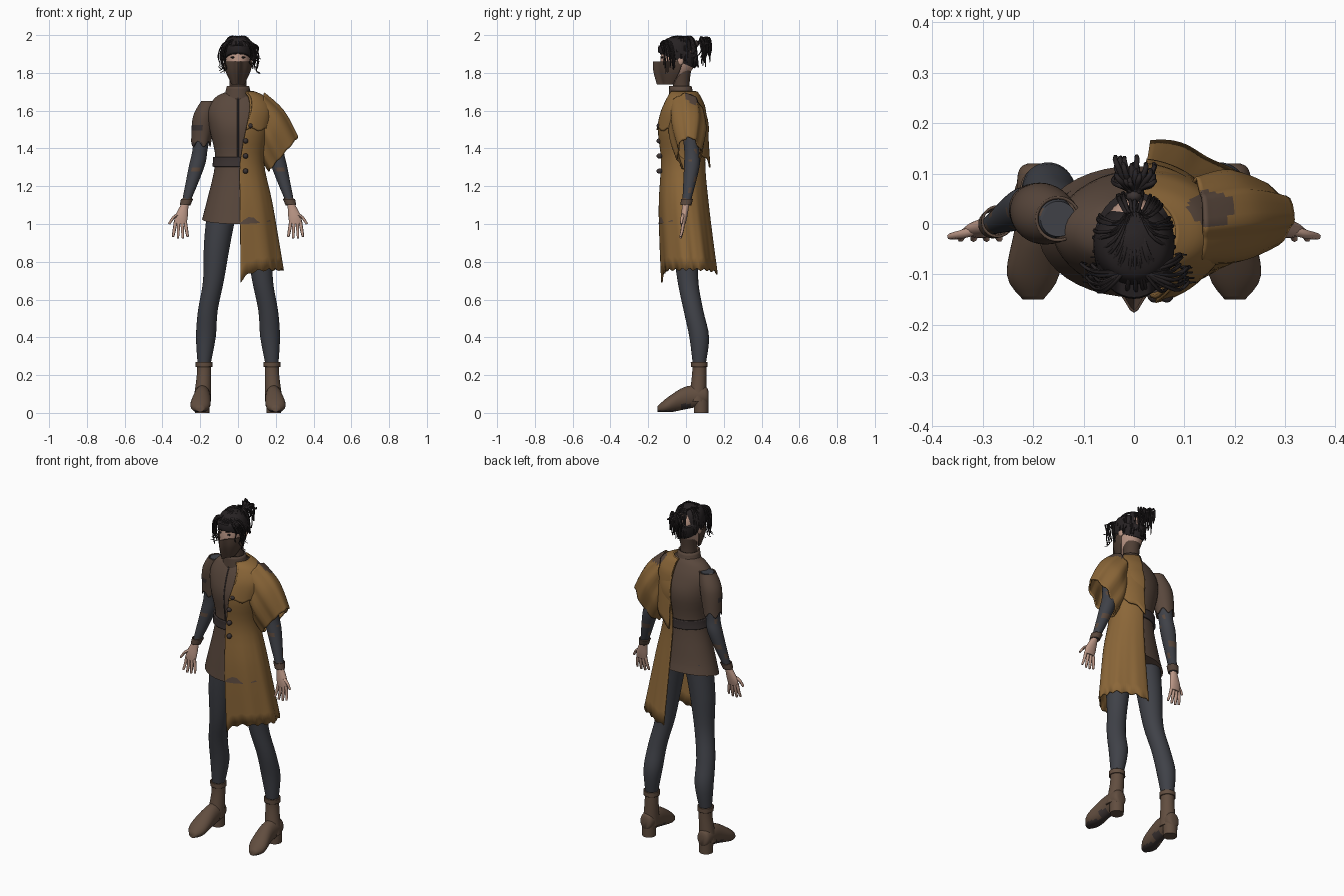
import bpy, bmesh, math, random
from math import sin, cos, exp, pi
from mathutils import Vector

random.seed(4)
default_cube = bpy.data.objects.get("Cube")
if default_cube:
    bpy.data.objects.remove(default_cube, do_unlink=True)


def material(name, *rgb):
    mat = bpy.data.materials.new(name)
    mat.use_nodes = True
    mat.diffuse_color = (*rgb, 1)
    shader = next(node for node in mat.node_tree.nodes if node.type == 'BSDF_PRINCIPLED')
    shader.inputs["Base Color"].default_value = (*rgb, 1)
    return mat


OCHRE = material("ochre cloth", .26, .135, .04)
BROWN = material("brown tunic", .1, .064, .046)
SLATE = material("slate leggings", .05, .053, .064)
LEATHER = material("boot leather", .12, .075, .05)
DARK = material("dark leather", .045, .034, .033)
MASK = material("mask cloth", .08, .05, .036)
SKIN = material("skin", .5, .31, .24)
HAIR = material("dark hair", .02, .016, .017)


def spline(points, steps):
    """Smooth in-between points or rings."""
    smooth = []
    last = len(points) - 1
    for i in range(last):
        before, start = points[max(i - 1, 0)], points[i]
        end, after = points[i + 1], points[min(i + 2, last)]
        for k in range(steps):
            u = k / steps
            smooth.append([q + u / 2 * (r - p + u * (2*p - 5*q + 4*r - s + u * (3*(q - r) + s - p)))
                           for p, q, r, s in zip(before, start, end, after)])
    return smooth + [list(points[last])]


def full(ring):
    """A ring is x, y, z, half width, then optional half depth and tilt."""
    x, y, z, wide, *rest = ring
    deep = rest[0] if rest else wide
    tilt = rest[1] if len(rest) > 1 else 0
    return x, y, z, wide, deep, tilt


def grow(rings, margin, low=0, high=2):
    """A looser layer over the rings between two heights."""
    return [(x, y, z, wide + margin, deep + margin)
            for x, y, z, wide, deep, tilt in map(full, rings) if low <= z <= high]


def finish(name, mesh, mat):
    ob = bpy.data.objects.new(name, mesh)
    bpy.context.collection.objects.link(ob)
    mesh.materials.append(mat)
    mesh.shade_smooth()
    mesh.set_sharp_from_angle(angle=pi / 3)
    return ob


def loft(name, rings, mat, side=1, arc=None, seg=40, steps=4, up=(0, 1, 0), warp=None, thick=0):
    """Skin over rings; an arc leaves the shell open, a thickness makes it cloth."""
    bm = bmesh.new()
    rows = []
    for x, y, z, wide, deep, tilt in spline([full(ring) for ring in rings], steps):
        first, last = arc(z) if arc else (0, 2 * pi)
        across = Vector((cos(tilt), 0, sin(tilt)))
        row = []
        for k in range(seg + 1 if arc else seg):
            t = first + (last - first) * k / seg
            p = Vector((x, y, z)) + across * wide * sin(t) - Vector(up) * deep * cos(t)
            if warp:
                warp(p, t, z)
            p.x *= side
            row.append(bm.verts.new(p))
        rows.append(row)
    for lower, upper in zip(rows, rows[1:]):
        for k in range(seg):
            j = (k + 1) % len(lower)
            bm.faces.new((lower[k], lower[j], upper[j], upper[k]))
    if not arc and not thick:
        bm.faces.new(rows[0])
        bm.faces.new(rows[-1])
    bmesh.ops.recalc_face_normals(bm, faces=bm.faces)
    mesh = bpy.data.meshes.new(name)
    bm.to_mesh(mesh)
    bm.free()
    ob = finish(name, mesh, mat)
    if thick:
        cloth = ob.modifiers.new("cloth thickness", 'SOLIDIFY')
        cloth.thickness, cloth.offset = thick, 0
    return ob


def paint(ob, mat, rule):
    ob.data.materials.append(mat)
    for face in ob.data.polygons:
        if rule(face.center):
            face.material_index = len(ob.data.materials) - 1


def strands(name, paths, depth, mat, taper=.3):
    """Tapering tubes along smooth paths, joined in one mesh."""
    curve = bpy.data.curves.new(name, 'CURVE')
    curve.dimensions, curve.bevel_depth, curve.bevel_resolution = '3D', depth, 1
    curve.use_fill_caps = True
    for path in paths:
        points = spline(path, 4)
        line = curve.splines.new('POLY')
        line.points.add(len(points) - 1)
        for i, point in enumerate(points):
            line.points[i].co = (*point, 1)
            line.points[i].radius = 1 - (1 - taper) * (i / len(points)) ** 2
    helper = bpy.data.objects.new(name, curve)
    bpy.context.collection.objects.link(helper)
    mesh = bpy.data.meshes.new_from_object(helper)
    bpy.data.objects.remove(helper, do_unlink=True)
    mesh.materials.clear()
    return finish(name, mesh, mat)


def ball(name, place, size, mat):
    bm = bmesh.new()
    bmesh.ops.create_uvsphere(bm, u_segments=12, v_segments=8, radius=1)
    for vert in bm.verts:
        vert.co = Vector(place) + vert.co * Vector(size) if isinstance(size, float) else \
            Vector([p + c * s for p, c, s in zip(place, vert.co, size)])
    mesh = bpy.data.meshes.new(name)
    bm.to_mesh(mesh)
    bm.free()
    return finish(name, mesh, mat)


# Tunic with its collar, seam and belt
body = [(0, -.015, z, wide, deep) for z, wide, deep in (
    (1.7, .06, .05), (1.67, .12, .07), (1.6, .16, .1), (1.5, .15, .12),
    (1.33, .12, .1), (1.1, .17, .12), (1, .19, .13))]


def raise_back_hem(p, t, z):
    p.z += max(0, 1.1 - z) * (1 - cos(t)) / 4


loft("tunic", body, BROWN, warp=raise_back_hem)
loft("collar", [(0, -.02, 1.65, .075, .065), (0, -.03, 1.73, .055)], BROWN, thick=.008)
loft("belt", grow(spline(body, 8), .008, 1.28, 1.37), DARK, thick=.01)
seam = [(0, y - deep, z) for x, y, z, wide, deep in body if z > 1.3]
strands("tunic_seam", [seam], .004, DARK, taper=1)


# Half coat on the left side, ragged and longest at the front edge
def coat_hem(p, t, z):
    fall = max(0, 1.3 - z) * 2
    ripple = 1 + fall * cos(9 * t) / 40
    p.x *= ripple
    p.y *= ripple
    p.z -= fall * (.08 * exp(-5 * t) + .04 * exp(3 * (t - pi)) + .006 * sin(23 * t))


def coat_front(z):
    return max(0, z - 1.3) + .06, 3


skirt = [(0, -.01, 1.1, .18, .13), (0, .02, .76, .235, .145)]
loft("coat", grow(body, .014, low=1.3) + skirt, OCHRE, arc=coat_front, seg=60, warp=coat_hem, thick=.008)


# Shoulder mantle, longer at the back, and its draped sleeve
def mantle_hem(p, t, z):
    fall = min(1, max(0, 1.62 - z) * 8)
    p.z -= fall * (max(0, t - 1) / 10 + sin(11 * t) / 120)


def sleeve_folds(p, t, z):
    p.y += sin(7 * t) / 160
    p.z += sin(9 * t) / 240


def worn_shoulder(c):
    return c.z > 1.58 and math.hypot(c.x - .15, (c.y - .03) * 1.4) < .045


mantle = loft("mantle", grow(body, .022, low=1.5), OCHRE, arc=lambda z: (z * 1.5 - 2, 3),
              seg=60, steps=6, warp=mantle_hem, thick=.008)
sleeve = loft("draped_sleeve", [(.12, 0, 1.58, .11, .085, 1.4), (.18, .01, 1.48, .13, .09, 1.1),
                                (.24, .015, 1.37, .115, .06, .86)],
              OCHRE, steps=8, warp=sleeve_folds, thick=.008)
for cloth in (mantle, sleeve):
    paint(cloth, BROWN, worn_shoulder)
for i in range(4):
    ball("coat_button", (.04 if i else .065, -.14, 1.52 - i * .08), (.014, .016, .014), DARK)

# Limb outlines on one side
leg = [(.08, 0, 1.1, .08), (.11, 0, .9, .07), (.13, .01, .7, .055), (.16, .04, .54, .052),
       (.17, .07, .4, .052), (.18, .07, .25, .033)]
shaft = [(.18, .07, .27, .038), (.18, .07, .2, .038), (.19, .06, .06, .047)]
foot = [(.19, .12, .08, .02, .03), (.19, .1, .09, .04, .05), (.19, 0, .08, .045, .06),
        (.2, -.1, .04, .052, .04), (.2, -.15, .02, .02, .015)]
arm = [(.15, .01, 1.65, .035), (.18, .02, 1.56, .05), (.2, .03, 1.4, .04), (.22, .03, 1.3, .041), (.28, 0, 1.1, .02)]
palm = [(.28, 0, 1.11, .018), (.3, -.01, 1.04, .034, .017), (.305, -.015, 1, .032, .012)]


def flat_sole(p, t, z):
    p.z = max(p.z, .004)


def ragged_sleeve(p, t, z):
    p.z += max(0, 1.5 - z) * sin(5 * t) / 5


for side, tag in ((-1, "right"), (1, "left")):
    # Leg and heeled boot
    loft(tag + "_leg", leg, SLATE, side)
    loft(tag + "_boot_shaft", shaft, LEATHER, side)
    loft(tag + "_boot_cuff", grow(spline(shaft, 4), .004, low=.23), LEATHER, side, thick=.006)
    boot = loft(tag + "_boot_foot", foot, LEATHER, side, up=(0, 0, 1), warp=flat_sole)
    paint(boot, DARK, lambda c: c.z < .014 or (c.z < .05 and abs(c.y) < .03))
    loft(tag + "_boot_heel", [(.19, .08, .07, .04), (.19, .08, 0, .038)], LEATHER, side)
    # Arm with worn patches, and a wrist cuff
    under = loft(tag + "_arm", arm, SLATE, side, steps=8)
    paint(under, BROWN, lambda c: sin(c.z * 60) * cos(c.y * 70 + c.z * 20) > .8)
    loft(tag + "_cuff", grow(spline(arm, 9), .006, high=1.14), BROWN, side, thick=.005)
    # Hand with the thumb pointing outward
    loft(tag + "_palm", palm, SKIN, side)
    fingers = []
    for k in (-1.5, -.5, .5, 1.5):
        base, middle, tip = [side * (.305 + k * spread) for spread in (.017, .022, .026)]
        fingers.append([(base, -.015, 1.01), (middle, -.02, .965), (tip, -.03, .92 + abs(k) / 120)])
    fingers.append([(side * .305, -.01, 1.055), (side * .34, -.02, 1.035), (side * .365, -.025, 1)])
    strands(tag + "_fingers", fingers, .0095, SKIN, taper=.55)

# Short torn sleeve on the right arm
short = loft("short_sleeve", grow(spline(arm, 6), .007, low=1.42), BROWN, -1, warp=ragged_sleeve, thick=.006)
paint(short, DARK, lambda c: c.x < -.19 and c.y < .04 and (abs(c.z - 1.51) < .015 or c.z < 1.435))

# Head, neck and face mask
head = [(0, -.08, 1.74, .025, .035), (0, -.05, 1.82, .06, .085), (0, -.04, 1.9, .068, .092),
        (0, -.04, 1.96, .052, .07), (0, -.04, 1.99, .008)]


def nose_point(p, t, z):
    p.y -= .03 * exp(-20 * t * t)


loft("neck", [(0, -.015, 1.65, .05), (0, -.025, 1.73, .044), (0, -.02, 1.82, .048)], MASK)
loft("head", head, SKIN)
loft("face_mask", grow(spline(head, 8), .007, high=1.865), MASK, arc=lambda z: (-1.8, 1.8),
     warp=nose_point, thick=.005)
for s in (-1, 1):
    ball("eye", (s * .027, -.126, 1.882), (.012, .006, .005), HAIR)
    ball("ear", (s * .068, -.03, 1.865), (.01, .018, .026), SKIN)
    strands("eyebrow", [[(s * .012, -.135, 1.9), (s * .045, -.115, 1.9)]], .004, HAIR)


# Hair cap rising over the face, combed strands, loose locks and a tied tail
def hairline(p, t, z):
    p.z = 1.995 - (1.99 - z) * (.76 - cos(t) / 4)


def around(middle, spread):
    return random.uniform(middle - spread, middle + spread)


loft("hair_cap", grow(spline(head, 8), .012, low=1.81), HAIR, steps=1, warp=hairline)
tie = Vector((0, .055, 1.955))
combed, loose, tail = [], [], []
for i in range(44):
    t = around(0, pi)
    out = Vector((sin(t) * .08, -cos(t) * .1, 0))
    crown = Vector((0, -.035, 1.9))
    combed.append([crown + out + Vector((0, 0, cos(t) / 20 + around(-.01, .02))),
                   crown + out * .85 + Vector((0, 0, .06)), crown + out * .4 + Vector((0, .02, .094)), tie])
for i in range(26):
    s, wide = random.choice((-1, 1)), around(.09, .02)
    y, low = around(-.09, .03), around(1.85, .04)
    loose.append([(s * .02, -.095, 1.975), (s * wide * .75, y - .015, 1.955), (s * wide, y, low + .045),
                  (s * (wide - .01), y, low), (s * (wide + around(0, .015)), y, low - .015)])
for i in range(34):
    x, back, low = around(0, .04), around(.11, .028), around(1.89, .06)
    tail.append([tie, (x / 3, .07, 1.965), (x, back - .01, around(1.97, .02)),
                 (x, back, low / 2 + .98), (x, back - around(.008, .012), low)])
strands("combed_hair", combed, .004, HAIR)
strands("loose_hair", loose, .004, HAIR)
strands("hair_tail", tail, .006, HAIR)
ball("hair_tie", tie, (.016, .014, .018), DARK)
